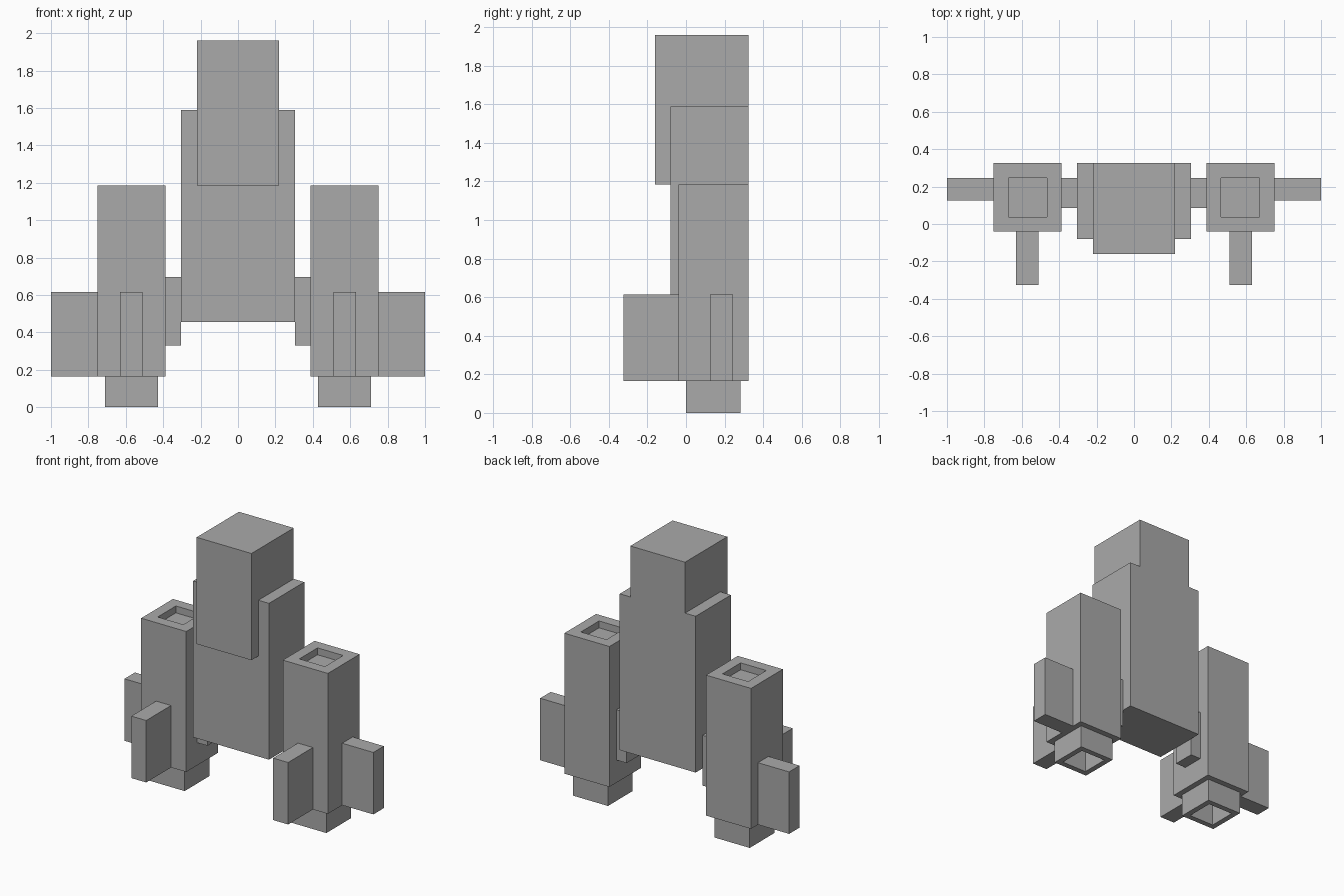
import bpy
import bmesh
from mathutils import Vector

default = bpy.data.objects.get("Cube")
if default:
    bpy.data.objects.remove(default, do_unlink=True)

# Single grey material
grey = bpy.data.materials.new("plain grey")
grey.use_nodes = True
colour = (0.4, 0.4, 0.4, 1)
grey.diffuse_color = colour
grey.node_tree.nodes["Principled BSDF"].inputs["Base Color"].default_value = colour


def finish(bm, name):
    bmesh.ops.recalc_face_normals(bm, faces=bm.faces)
    mesh = bpy.data.meshes.new(name)
    bm.to_mesh(mesh)
    bm.free()
    mesh.materials.append(grey)
    obj = bpy.data.objects.new(name, mesh)
    bpy.context.collection.objects.link(obj)
    return obj


def box(name, low, high, recess=None, wall=0, depth=0):
    """Box between two corners, with an optional square well on its top (1) or bottom (-1)."""
    low, high = Vector(low), Vector(high)
    bm = bmesh.new()
    bmesh.ops.create_cube(bm, size=1)
    for v in bm.verts:
        v.co = (low + high) / 2 + v.co * (high - low)
    if recess:
        bm.normal_update()
        face = next(f for f in bm.faces if f.normal.z * recess > 0.9)
        bmesh.ops.inset_region(bm, faces=[face], thickness=wall, use_even_offset=True)
        # extrude the inset face inwards to form the well
        well = bmesh.ops.extrude_discrete_faces(bm, faces=[face])["faces"][0]
        bmesh.ops.translate(bm, verts=well.verts, vec=(0, 0, -recess * depth))
    return finish(bm, name)


def extrude_x(name, profile, half_width):
    """Closed (y, z) profile extruded symmetrically along x."""
    bm = bmesh.new()
    face = bm.faces.new([bm.verts.new((-half_width, y, z)) for y, z in profile])
    new = bmesh.ops.extrude_face_region(bm, geom=[face])["geom"]
    verts = [g for g in new if isinstance(g, bmesh.types.BMVert)]
    bmesh.ops.translate(bm, verts=verts, vec=(2 * half_width, 0, 0))
    return finish(bm, name)


BACK = 0.325

# Central body and the head block that hooks over its front
box("body", (-0.305, -0.08, 0.455), (0.305, BACK, 1.59))
extrude_x("head", [(-0.16, 1.185), (-0.16, 1.96), (BACK, 1.96),
                   (BACK, 1.59), (-0.08, 1.59), (-0.08, 1.185)], 0.22)


def sided(name, side, low, high, **options):
    """Box given for the +x side, placed on either side."""
    xs = sorted((side * low[0], side * high[0]))
    box(name, (xs[0], *low[1:]), (xs[1], *high[1:]), **options)


# Side boosters with nozzles, fins and struts
for label, side in (("left", 1), ("right", -1)):
    sided(label + "_booster", side, (0.388, -0.04, 0.165), (0.75, BACK, 1.185),
          recess=1, wall=0.078, depth=0.05)
    sided(label + "_nozzle", side, (0.429, 0, 0), (0.71, 0.283, 0.165),
          recess=-1, wall=0.04, depth=0.16)
    sided(label + "_side_fin", side, (0.75, 0.125, 0.165), (1, 0.245, 0.615))
    sided(label + "_front_fin", side, (0.51, -BACK, 0.165), (0.63, -0.04, 0.615))
    sided(label + "_strut", side, (0.305, 0.085, 0.33), (0.388, 0.245, 0.695))
